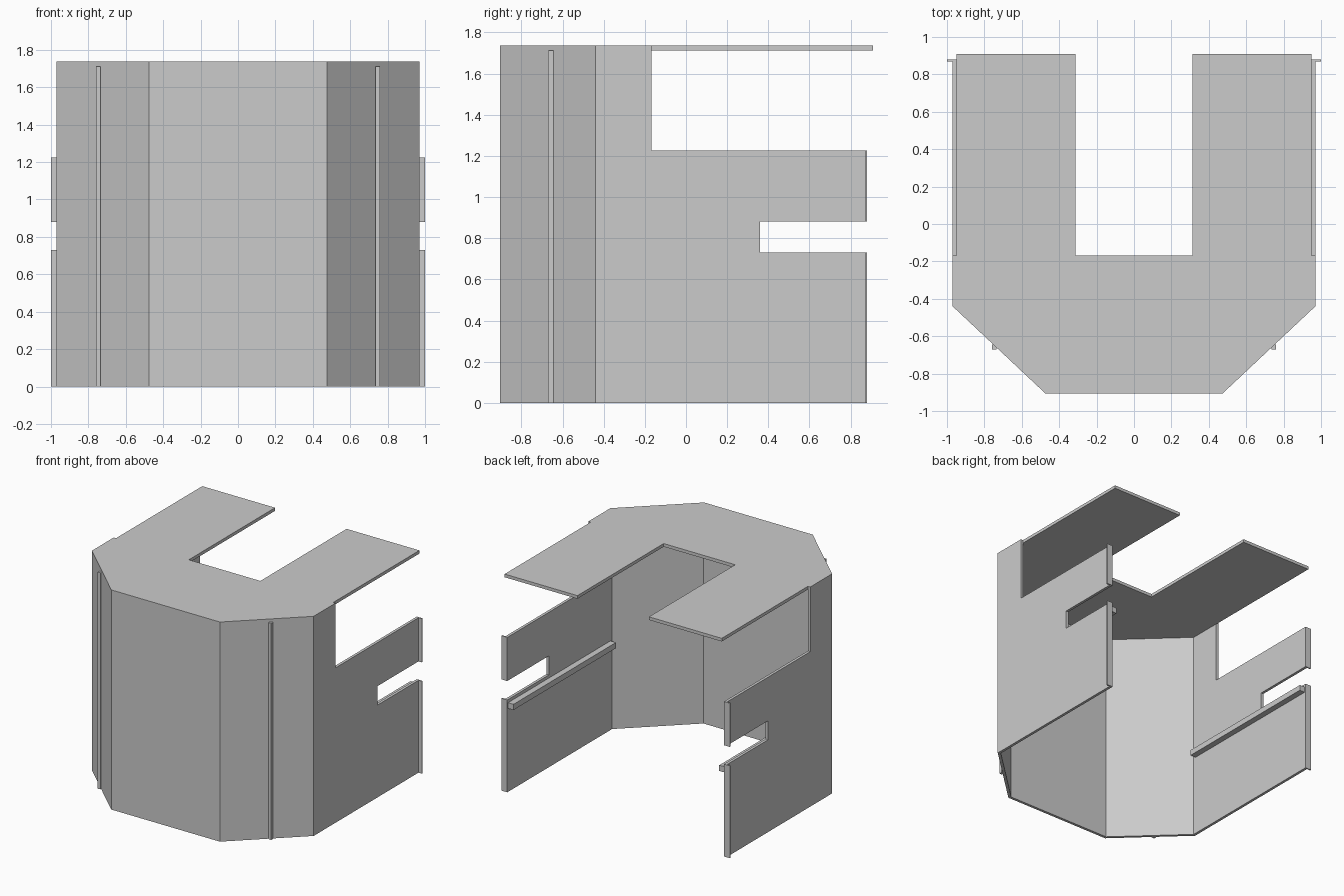
import bpy
import bmesh
from mathutils import Vector

cube = bpy.data.objects.get("Cube")
if cube:
    bpy.data.objects.remove(cube, do_unlink=True)

grey = bpy.data.materials.new("plain_grey")
grey.use_nodes = True
GREY = (0.6, 0.6, 0.6, 1)
grey.diffuse_color = GREY
grey.node_tree.nodes["Principled BSDF"].inputs["Base Color"].default_value = GREY

HEIGHT, SHEET, HALF, BACK = 1.737, 0.022, 0.97, 0.88
SLAB_Z = HEIGHT - 0.025
CORNER_Y, FRONT_Y, FRONT_X = -0.44, -0.905, 0.475
CUT_Y, CUT_Z = -0.168, 1.225
SLOT_Y, SLOT_LOW, SLOT_HIGH = 0.36, 0.73, 0.88


def prism(name, points, low, high, axis="z"):
    """Extrude a flat outline along z (points are x, y) or x (points are y, z)."""
    def place(p, d):
        return (p[0], p[1], d) if axis == "z" else (d, p[0], p[1])
    bm = bmesh.new()
    face = bm.faces.new([bm.verts.new(place(p, low)) for p in points])
    moved = bmesh.ops.extrude_face_region(bm, geom=[face])["geom"]
    offset = Vector(place((0, 0), high - low))
    for v in moved:
        if isinstance(v, bmesh.types.BMVert):
            v.co += offset
    bmesh.ops.recalc_face_normals(bm, faces=bm.faces)
    mesh = bpy.data.meshes.new(name)
    bm.to_mesh(mesh)
    bm.free()
    mesh.materials.append(grey)
    obj = bpy.data.objects.new(name, mesh)
    bpy.context.collection.objects.link(obj)
    return obj


def box(name, x, y, z):
    return prism(name, [(x[0], y[0]), (x[1], y[0]), (x[1], y[1]), (x[0], y[1])], *z)


def symmetric(half):
    """Close an outline from its right half, listed front to back."""
    return half + [(-x, y) for x, y in reversed(half)]


def mirrored(obj):
    obj.modifiers.new("mirror", "MIRROR").use_axis[0] = True


# Folded front wall: front panel with two angled panels
outer = [(FRONT_X, FRONT_Y), (HALF, CORNER_Y)]
inner = [(HALF - SHEET, CORNER_Y + 0.01), (FRONT_X - 0.009, FRONT_Y + SHEET)]
prism("front_wall", symmetric(outer + inner), 0, SLAB_Z)

# Side walls with the upper rear opening and the slot
side = [(CORNER_Y, 0), (BACK, 0), (BACK, SLOT_LOW), (SLOT_Y, SLOT_LOW),
        (SLOT_Y, SLOT_HIGH), (BACK, SLOT_HIGH), (BACK, CUT_Z),
        (CUT_Y, CUT_Z), (CUT_Y, SLAB_Z), (CORNER_Y, SLAB_Z)]
mirrored(prism("side_wall", side, HALF - SHEET, HALF, "x"))

# U-shaped top
top = [(FRONT_X, FRONT_Y), (HALF, CORNER_Y), (HALF, CUT_Y), (0.95, CUT_Y),
       (0.95, 0.91), (0.313, 0.91), (0.313, CUT_Y)]
prism("top_panel", symmetric(top), SLAB_Z, HEIGHT)

# Rear flanges, inner rails and outer corner strips
FLANGE_X, FLANGE_Y = (0.95, 1.0), (0.87, BACK)
mirrored(box("lower_flange", FLANGE_X, FLANGE_Y, (0, SLOT_LOW)))
mirrored(box("upper_flange", FLANGE_X, FLANGE_Y, (SLOT_HIGH, CUT_Z)))
mirrored(box("inner_rail", (0.9, 0.95), (-0.41, 0.87), (0.66, 0.705)))
mirrored(box("corner_strip", (0.735, 0.76), (-0.67, -0.645), (0, SLAB_Z)))
